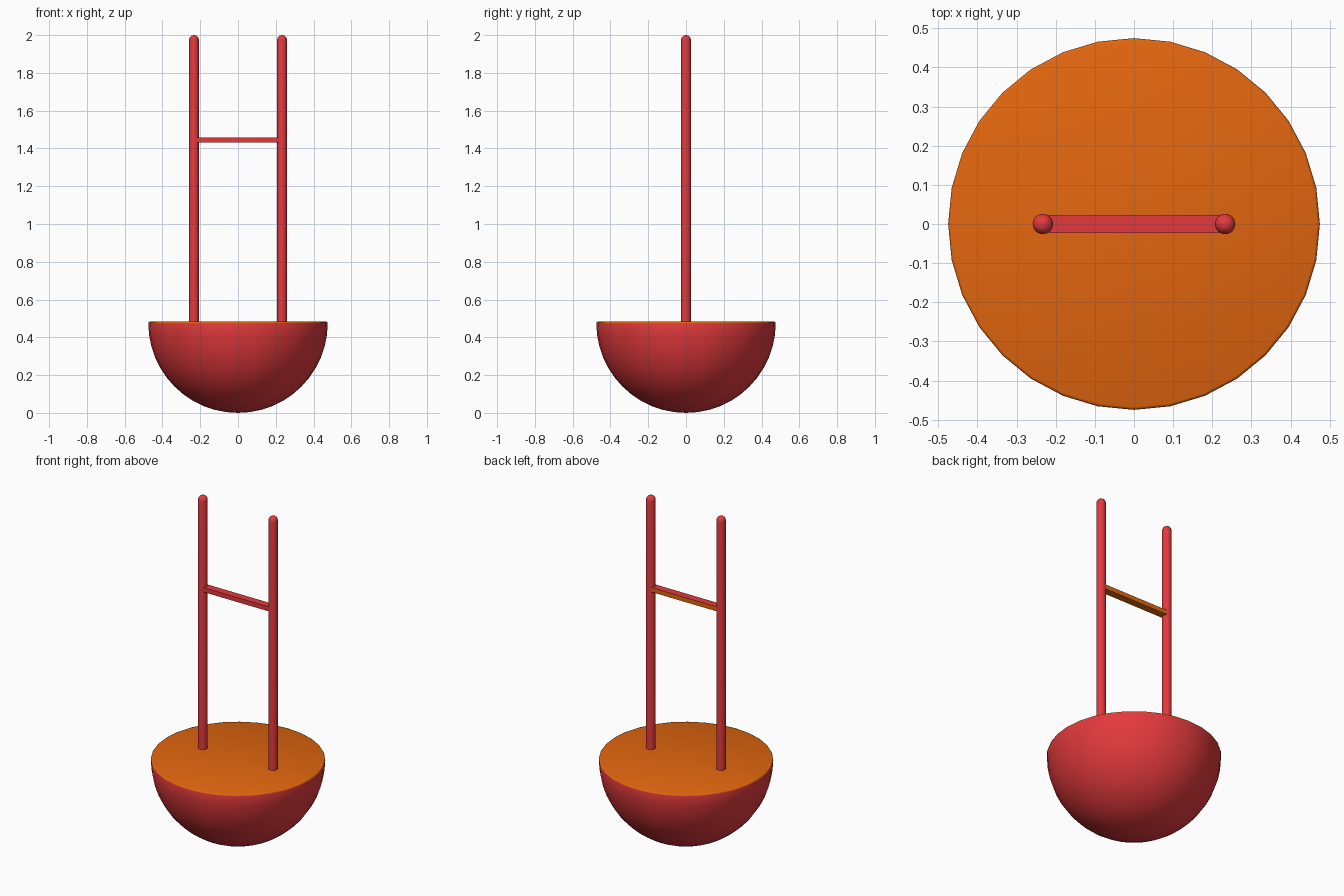
import bpy
import bmesh
from math import sin, cos, pi, radians

cube = bpy.data.objects.get("Cube")
if cube:
    bpy.data.objects.remove(cube, do_unlink=True)


def make_material(name, colour):
    mat = bpy.data.materials.new(name)
    mat.use_nodes = True
    mat.diffuse_color = colour
    mat.node_tree.nodes["Principled BSDF"].inputs["Base Color"].default_value = colour
    return mat


RED = make_material("red", (0.77, 0.042, 0.046, 1))
ORANGE = make_material("orange", (0.77, 0.134, 0.005, 1))


def finish(bm, name, is_orange, smooth_angle=None):
    """Turn a bmesh into an object, colouring faces by a rule."""
    bmesh.ops.remove_doubles(bm, verts=bm.verts, dist=0.0001)
    bmesh.ops.recalc_face_normals(bm, faces=bm.faces)
    for f in bm.faces:
        f.material_index = int(is_orange(f))
    mesh = bpy.data.meshes.new(name)
    bm.to_mesh(mesh)
    bm.free()
    mesh.materials.append(RED)
    mesh.materials.append(ORANGE)
    obj = bpy.data.objects.new(name, mesh)
    bpy.context.collection.objects.link(obj)
    if smooth_angle:
        bpy.ops.object.select_all(action='DESELECT')
        obj.select_set(True)
        bpy.context.view_layer.objects.active = obj
        bpy.ops.object.shade_smooth_by_angle(angle=radians(smooth_angle))
    return obj


def lathe(profile, segments, x=0):
    """Revolve (radius, height) points around a vertical axis at x."""
    bm = bmesh.new()
    verts = [bm.verts.new((x + r, 0, z)) for r, z in profile]
    edges = [bm.edges.new(pair) for pair in zip(verts, verts[1:])]
    bmesh.ops.spin(bm, geom=verts + edges, cent=(x, 0, 0), axis=(0, 0, 1),
                   angle=2 * pi, steps=segments)
    return bm


# Half-round bowl base with a softened rim and a flat orange top
R = 0.475
STEPS = 12
bowl = [(R * sin(a), R - R * cos(a)) for a in (pi / 2 * i / STEPS for i in range(STEPS + 1))]
bowl += [(0.473, 0.481), (0.468, 0.483), (0, 0.483)]
finish(lathe(bowl, 32), "bowl_base",
       lambda f: f.calc_center_median().z > 0.474, 80)

# Two round posts with domed tops
P = 0.026
post = [(0, 0.45), (P, 0.45)]
post += [(P * cos(a), 2 - P + P * sin(a)) for a in (pi / 2 * i / 6 for i in range(7))]
for side, x in (("left", 0.233), ("right", -0.233)):
    finish(lathe(post, 24, x), side + "_post", lambda f: False, 40)

# Flat crossbar, orange on its back and underside
bm = bmesh.new()
bmesh.ops.create_cube(bm, size=1)
bmesh.ops.scale(bm, vec=(0.45, 0.045, 0.027), verts=bm.verts)
bmesh.ops.translate(bm, vec=(0, 0, 1.445), verts=bm.verts)
finish(bm, "crossbar", lambda f: f.normal.y > 0.5 or f.normal.z < -0.5)
